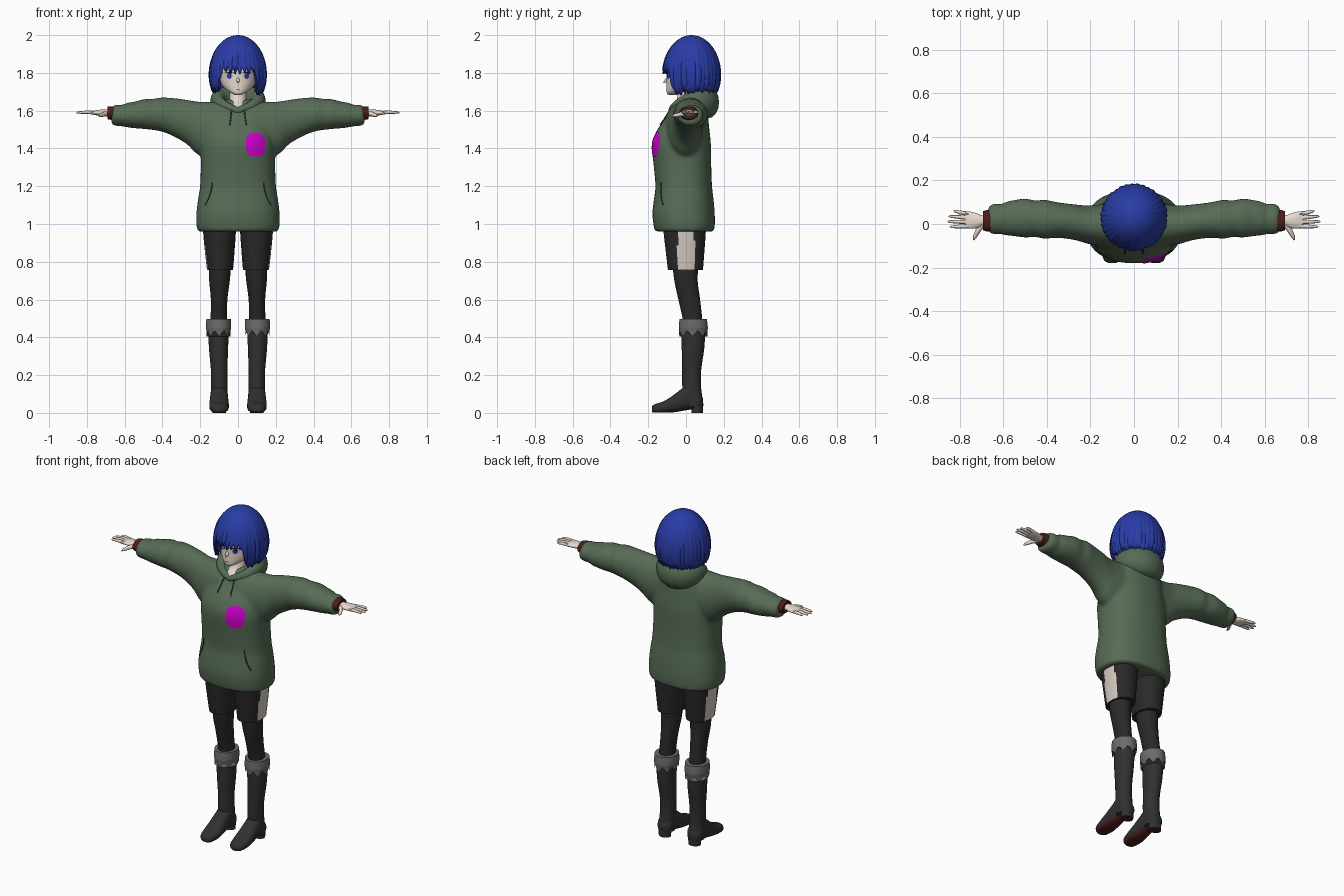
import bpy, bmesh, math, random
from mathutils import Vector
from mathutils.bvhtree import BVHTree

cube = bpy.data.objects.get("Cube")
if cube:
    bpy.data.objects.remove(cube)


def material(name, r, g, b):
    m = bpy.data.materials.new(name)
    m.use_nodes = True
    m.diffuse_color = (r, g, b, 1)
    bsdf = m.node_tree.nodes["Principled BSDF"]
    bsdf.inputs["Base Color"].default_value = (r, g, b, 1)
    bsdf.inputs["Roughness"].default_value = 0.8
    return m


GREEN = material("hoodie green", .095, .15, .092)
DARK_GREEN = material("dark green", .03, .05, .03)
BLUE = material("hair blue", .022, .045, .38)
SKIN = material("skin", .8, .7, .62)
CREAM = material("cream", .68, .6, .54)
BLACK = material("cloth black", .022, .022, .023)
CHARCOAL = material("boot charcoal", .03, .03, .031)
GRAY = material("fur gray", .15, .15, .15)
RED = material("dark red", .075, .012, .01)
MAGENTA = material("magenta", .62, 0, .62)


def finish(name, bm, *mats, mirror=False, angle=45, rule=None, recalc=True):
    """Turn a bmesh into a shaded object; rule picks the material of each face."""
    if recalc:
        bmesh.ops.recalc_face_normals(bm, faces=bm.faces)
    bm.normal_update()
    if rule:
        for f in bm.faces:
            f.material_index = int(rule(f))
    mesh = bpy.data.meshes.new(name)
    bm.to_mesh(mesh)
    bm.free()
    for m in mats:
        mesh.materials.append(m)
    ob = bpy.data.objects.new(name, mesh)
    bpy.context.collection.objects.link(ob)
    bpy.ops.object.select_all(action='DESELECT')
    bpy.context.view_layer.objects.active = ob
    ob.select_set(True)
    bpy.ops.object.shade_smooth_by_angle(angle=math.radians(angle))
    if mirror:
        ob.modifiers.new("Mirror", 'MIRROR').use_mirror_merge = False
    return ob


def skin_rings(bm, rings, closed=False):
    """Bridge rings of points with quads, capping the ends."""
    vr = [[bm.verts.new(p) for p in ring] for ring in rings]
    n = len(vr[0])
    for a, b in zip(vr, vr[1:] + vr[:1] if closed else vr[1:]):
        for i in range(n):
            bm.faces.new((a[i], a[(i + 1) % n], b[(i + 1) % n], b[i]))
    if not closed:
        bm.faces.new(vr[0])
        bm.faces.new(vr[-1])
    return vr


def catmull(keys, steps=4):
    out = []
    for i in range(len(keys) - 1):
        a, b, c, d = (keys[max(0, min(len(keys) - 1, i + k))] for k in (-1, 0, 1, 2))
        for s in range(steps):
            t = s / steps
            out.append([q + .5 * t * (r - p + t * (2*p - 5*q + 4*r - w + t * (3*(q - r) + w - p)))
                        for p, q, r, w in zip(a, b, c, d)])
    return out + [list(keys[-1])]


def loft(bm, keys, axis='Z', n=28, power=1.0, floor=None, sign=1):
    """Loft ellipses; keys are (station, centre 1, centre 2, radius 1, radius 2)."""
    rings = []
    for t, c1, c2, r1, r2 in catmull(keys):
        ring = []
        for i in range(n):
            a = math.tau * (i + .5) / n
            ca, sa = math.cos(a), math.sin(a)
            u = c1 + r1 * math.copysign(abs(ca) ** power, ca)
            v = c2 + r2 * math.copysign(abs(sa) ** power, sa)
            p = {'Z': (u, v, t), 'X': (sign * t, u, v), 'Y': (u, t, v)}[axis]
            ring.append(p if floor is None else (p[0], p[1], max(floor, p[2])))
        rings.append(ring)
    return skin_rings(bm, rings)


def part(name, mat, keys, mirror=False, **kw):
    bm = bmesh.new()
    loft(bm, keys, **kw)
    return finish(name, bm, mat, mirror=mirror)


def tube(name, mat, pts, radii, mirror=False, n=8):
    """Round tube through points with one radius each."""
    pts = [Vector(p) for p in pts]
    bm = bmesh.new()
    rings = []
    for i, (p, r) in enumerate(zip(pts, radii)):
        d = pts[min(i + 1, len(pts) - 1)] - pts[max(i - 1, 0)]
        q = d.to_track_quat('Z', 'Y')
        rings.append([p + q @ Vector((r * math.cos(math.tau * k / n), r * math.sin(math.tau * k / n), 0))
                      for k in range(n)])
    skin_rings(bm, rings)
    return finish(name, bm, mat, mirror=mirror)


def tree_of(ob):
    bpy.context.view_layer.update()
    return BVHTree.FromObject(ob, bpy.context.evaluated_depsgraph_get())


def on_front(tree, x, z, lift=.004):
    hit = tree.ray_cast(Vector((x, -1, z)), Vector((0, 1, 0)))[0]
    return Vector((x, (hit.y if hit else -.1) - lift, z))


def plate(name, mat, tree, x, z, rx, rz, shape=lambda a: 1, lift=.004, mirror=False):
    """Thin patch that follows the front of a surface."""
    bm = bmesh.new()
    n, prev = 24, None
    mid = bm.verts.new(on_front(tree, x, z, lift))
    for k in (.33, .66, 1):
        ring = []
        for i in range(n):
            a = math.tau * i / n
            r = k * shape(a)
            ring.append(bm.verts.new(on_front(tree, x + rx * r * math.cos(a), z + rz * r * math.sin(a), lift)))
        for i in range(n):
            j = (i + 1) % n
            bm.faces.new((prev[i], ring[i], ring[j], prev[j]) if prev else (mid, ring[i], ring[j]))
        prev = ring
    return finish(name, bm, mat, mirror=mirror, recalc=False)


# Hoodie: body and wide sleeves fused into one soft surface
bm = bmesh.new()
loft(bm, [(.96, 0, -.008, .214, .157), (1, 0, -.01, .221, .163), (1.06, 0, -.013, .22, .165),
          (1.13, 0, -.012, .212, .158), (1.2, 0, -.012, .201, .15), (1.3, 0, -.018, .197, .152),
          (1.42, 0, -.024, .195, .156), (1.5, 0, -.014, .18, .138), (1.58, 0, .01, .16, .105),
          (1.64, 0, .02, .125, .08), (1.66, 0, .02, .09, .05)], power=.85, n=40)
for s in (1, -1):
    loft(bm, [(.05, -.01, 1.5, .11, .15), (.2, -.004, 1.505, .09, .143), (.27, .008, 1.54, .082, .118),
              (.35, .018, 1.568, .082, .1), (.41, .022, 1.58, .09, .09), (.45, .024, 1.58, .084, .083),
              (.5, .027, 1.582, .09, .079), (.55, .027, 1.577, .083, .07), (.585, .025, 1.577, .078, .066),
              (.61, .022, 1.574, .069, .057), (.64, .024, 1.575, .071, .057), (.67, .02, 1.573, .062, .05)],
         axis='X', sign=s)
hoodie = finish("hoodie", bm, GREEN)
remesh = hoodie.modifiers.new("Remesh", 'REMESH')
remesh.mode, remesh.voxel_size, remesh.use_smooth_shade = 'VOXEL', .011, True
relax = hoodie.modifiers.new("Relax", 'SMOOTH')
relax.factor, relax.iterations = .5, 6

# Hood lying around the neck, deep at the back and a narrow V in front
rings = []
for i in range(48):
    a = math.tau * i / 48
    f = (1 - math.cos(a)) / 2
    cx, cy = .106 * math.sin(a), .02 - .095 * math.cos(a)
    cz = 1.6 + .075 * math.sin(a / 2) - .03 * max(0, -math.cos(a))
    w, h = .018 + .042 * f, .02 + .066 * f
    rings.append([(cx + w * math.cos(b) * math.sin(a), cy - w * math.cos(b) * math.cos(a),
                   cz + h * math.sin(b)) for b in (math.tau * k / 16 for k in range(16))])
bm = bmesh.new()
skin_rings(bm, rings, closed=True)
finish("hood", bm, GREEN, angle=80)

# Hoodie details
cloth = tree_of(hoodie)
plate("chest_patch", MAGENTA, cloth, .093, 1.42, .052, .064, lambda a: 1 + .1 * math.sin(2 * a) ** 2)
tube("pocket_seam", DARK_GREEN, [on_front(cloth, .137 + .038 * t * t, 1.22 - .12 * t, .001)
                                 for t in (0, .25, .5, .75, 1)], [.003] * 5, mirror=True)
tube("drawstring", DARK_GREEN, [on_front(cloth, .032 + .012 * t, 1.61 - .085 * t, .004)
                                for t in (0, .33, .66, 1)], [.0035] * 4, mirror=True)

# Cuffs and hands
part("inner_cuff", RED, [(.63, .015, 1.585, .05, .038), (.67, .015, 1.587, .05, .036),
                         (.692, .015, 1.588, .044, .033)], True, axis='X')
part("palm", SKIN, [(.66, .015, 1.588, .025, .02), (.695, .015, 1.588, .024, .018), (.72, .015, 1.589, .034, .017),
                    (.755, .018, 1.589, .04, .013), (.775, .02, 1.589, .036, .008)], True, axis='X')
for i, (finger, tip) in enumerate((("index", .845), ("middle", .856), ("ring", .85), ("little", .828))):
    y0, y1 = -.01 + .019 * i, -.013 + .024 * i
    tube(finger + "_finger", SKIN, [(.76, y0, 1.589), (.8, (y0 + y1) / 2, 1.592), (tip - .008, y1, 1.59),
                                    (tip, y1, 1.589)], [.01, .009, .006, .002], True)
tube("thumb", SKIN, [(.695, .0, 1.585), (.715, -.03, 1.58), (.73, -.058, 1.574), (.735, -.074, 1.571)],
     [.014, .012, .009, .003], True)

# Neck, head and face
part("neck", SKIN, [(1.59, 0, -.03, .02, .045), (1.62, 0, -.025, .042, .058), (1.66, 0, 0, .045, .05),
                    (1.74, 0, .01, .042, .045)])
head = part("head", SKIN, [(1.682, 0, -.074, .012, .016), (1.69, 0, -.068, .03, .032), (1.705, 0, -.047, .055, .056),
                           (1.735, 0, -.012, .085, .091), (1.78, 0, .008, .1, .111), (1.85, 0, .02, .107, .125),
                           (1.92, 0, .022, .09, .108), (1.965, 0, .02, .04, .05)])
tube("nose", SKIN, [(0, -.092, 1.775), (0, -.106, 1.758), (0, -.12, 1.748)], [.007, .009, .002])
face = tree_of(head)
plate("eye_white", CREAM, face, .046, 1.785, .022, .017, lift=.002, mirror=True)
plate("iris", BLUE, face, .046, 1.784, .013, .016, lift=.004, mirror=True)
plate("upper_lash", BLACK, face, .047, 1.803, .025, .003, lift=.005, mirror=True)
plate("mouth", RED, face, 0, 1.713, .012, .0018, lift=.002)


# Bob hair: a ridged cap with pointed lock ends, in two layers
def hair(name, scale, seed, drop):
    random.seed(seed)
    cols, rows, lock = 144, 16, 4
    jitter = [random.uniform(-1, 1) for _ in range(cols // lock)]
    bm = bmesh.new()
    grid = []
    for c in range(cols):
        a = math.tau * c / cols
        front = math.degrees(min(a, math.tau - a))
        j = jitter[c // lock]
        saw = abs((c % lock) - 1.5) / 1.5
        side = max(0, min(1, (front - 35) / 13))
        end = 1.79 - .1 * side + .014 * j + (.035 - .023 * side) * saw - drop
        col = []
        for k in range(1, rows + 1):
            s = k / rows
            z = 2 - (2 - end) * s ** 2
            d = (z - 1.79) / .21
            r = math.sqrt(max(0, 1 - d * d)) if d > 0 else 1 - .6 * d * d
            r *= scale * (1 + s * (.018 * j - .035 * saw + .015))
            col.append(bm.verts.new((.154 * r * math.sin(a), .03 - .155 * r * math.cos(a), 1.79 + (z - 1.79) * scale
                                     if z > 1.79 else z)))
        grid.append(col)
    top = bm.verts.new((0, .03, 1.79 + .21 * scale))
    for a, b in zip(grid, grid[1:] + grid[:1]):
        bm.faces.new((top, a[0], b[0]))
        for k in range(rows - 1):
            bm.faces.new((a[k], a[k + 1], b[k + 1], b[k]))
    ob = finish(name, bm, BLUE, angle=35)
    ob.modifiers.new("Thickness", 'SOLIDIFY').thickness = .006


hair("hair_outer", 1, 3, 0)
hair("hair_inner", .94, 8, -.004)

# Shorts with a pale outer side panel
bm = bmesh.new()
loft(bm, [(.757, .095, -.003, .069, .093), (.86, .097, -.005, .079, .103), (.96, .098, -.007, .087, .112),
          (1.02, .098, -.007, .087, .112)], n=56, power=.9)
finish("shorts_leg", bm, BLACK, CREAM, mirror=True,
       rule=lambda f: f.normal.x > .5 and abs(f.calc_center_median().y) < .045)

# Stockings and boots
part("stocking", BLACK, [(.42, .105, .035, .045, .055), (.49, .102, .035, .044, .052), (.6, .1, .017, .044, .058),
                         (.7, .098, 0, .055, .062), (.79, .096, -.003, .06, .07)], True)
part("boot_shaft", CHARCOAL, [(.03, .1, .04, .044, .046), (.07, .1, .038, .045, .05), (.14, .099, .03, .044, .05),
                              (.23, .1, .03, .044, .051), (.34, .103, .037, .051, .06), (.47, .104, .04, .056, .064)],
     True)
bm = bmesh.new()
loft(bm, [(.09, .1, .055, .02, .022), (.07, .1, .062, .042, .042), (.02, .1, .085, .046, .068),
          (-.02, .1, .07, .048, .06), (-.07, .1, .047, .051, .045), (-.12, .1, .03, .051, .031),
          (-.165, .1, .022, .038, .024), (-.18, .1, .02, .014, .014)], axis='Y', power=.85, floor=.003)
loft(bm, [(0, .1, .06, .036, .03), (.02, .1, .06, .037, .031), (.05, .1, .058, .04, .034)])
finish("boot_foot", bm, CHARCOAL, RED, mirror=True, rule=lambda f: f.normal.z < -.6)

# Fur cuffs with a ragged lower edge
bm = bmesh.new()
cuff = loft(bm, [(.405, .103, .039, .064, .075), (.45, .103, .039, .067, .077), (.497, .103, .038, .065, .073)], n=32)
for i, v in enumerate(cuff[0]):
    v.co.z += (.012, .03, .022, .0)[i % 4]
for ring in cuff[1:4]:
    for v in ring:
        v.co.z = max(v.co.z, .436 + .003 * cuff.index(ring))
finish("fur_cuff", bm, GRAY, mirror=True)
